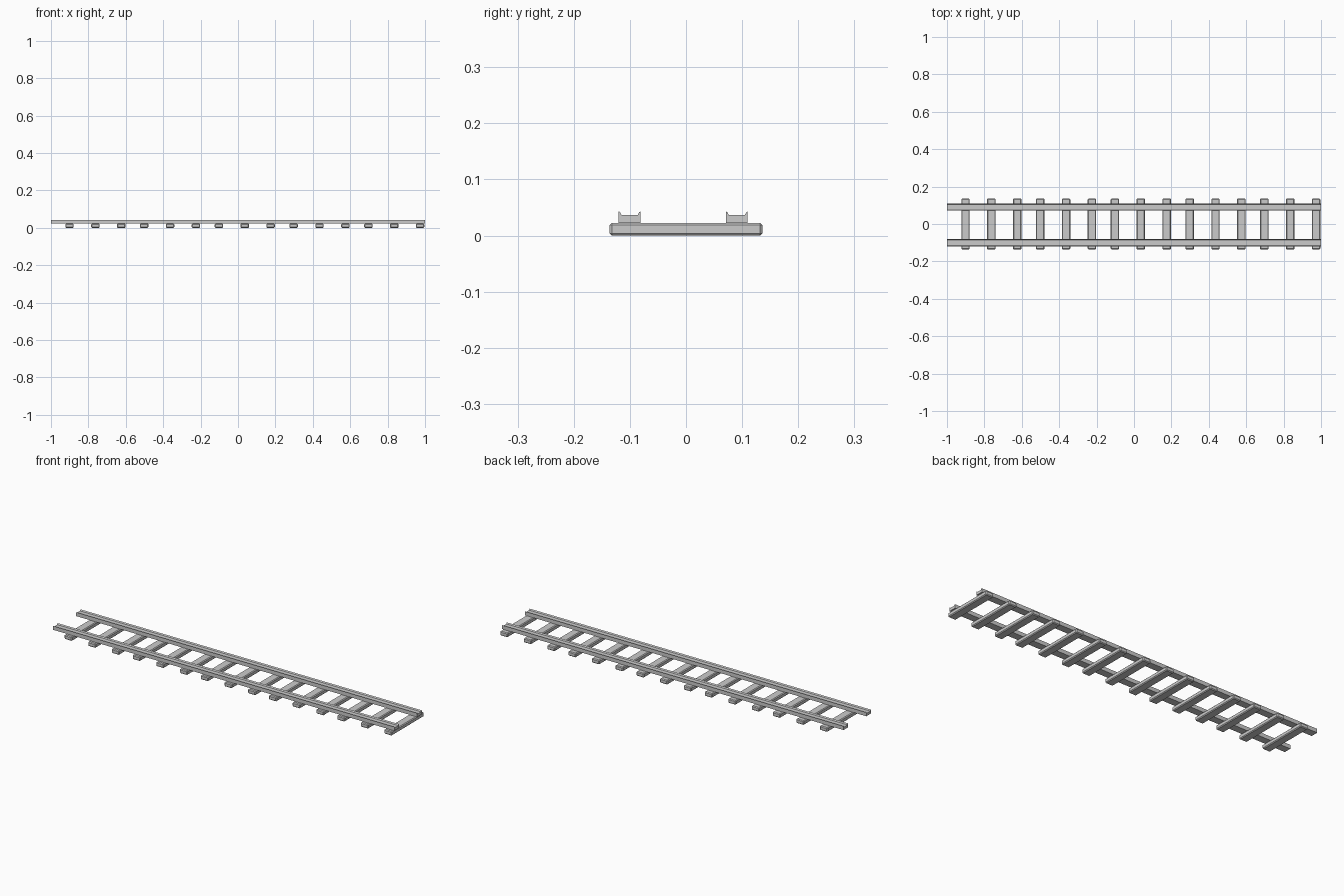
import bpy
import bmesh

if "Cube" in bpy.data.objects:
    bpy.data.objects.remove(bpy.data.objects["Cube"])


def add_object(name, bm):
    bmesh.ops.recalc_face_normals(bm, faces=bm.faces)
    mesh = bpy.data.meshes.new(name)
    bm.to_mesh(mesh)
    bm.free()
    obj = bpy.data.objects.new(name, mesh)
    bpy.context.collection.objects.link(obj)
    return obj


def rail(name, y_centre):
    # Grooved section: flat bed with a raised sharp lip along each edge
    half = [(0.0195, 0.0225), (0.0195, 0.043), (0.017, 0.0415), (0.0145, 0.0368)]
    profile = half + [(-y, z) for y, z in reversed(half)]
    bm = bmesh.new()
    face = bm.faces.new([bm.verts.new((-1.0, y_centre + y, z)) for y, z in profile])
    ext = bmesh.ops.extrude_face_region(bm, geom=[face], use_keep_orig=True)
    verts = [v for v in ext["geom"] if isinstance(v, bmesh.types.BMVert)]
    bmesh.ops.translate(bm, verts=verts, vec=(2.0, 0, 0))
    return add_object(name, bm)


def sleeper(name, x):
    # Chamfered flat beam lying across the track
    bm = bmesh.new()
    bmesh.ops.create_cube(bm, size=1.0)
    bmesh.ops.scale(bm, verts=bm.verts, vec=(0.045, 0.272, 0.0225))
    bmesh.ops.bevel(bm, geom=bm.edges[:], offset=0.004, segments=1,
                    affect='EDGES', profile=0.5)
    obj = add_object(name, bm)
    obj.location = (x, 0, 0.01125)
    return obj


# Two rails
rail("front_rail", -0.1005)
rail("back_rail", 0.0905)

# Sleepers: five track sections, three sleepers in each
for section in range(5):
    for i in range(3):
        x = -0.901 + 0.3995 * section + 0.1383 * i
        sleeper(f"sleeper_{section * 3 + i + 1}", x)
